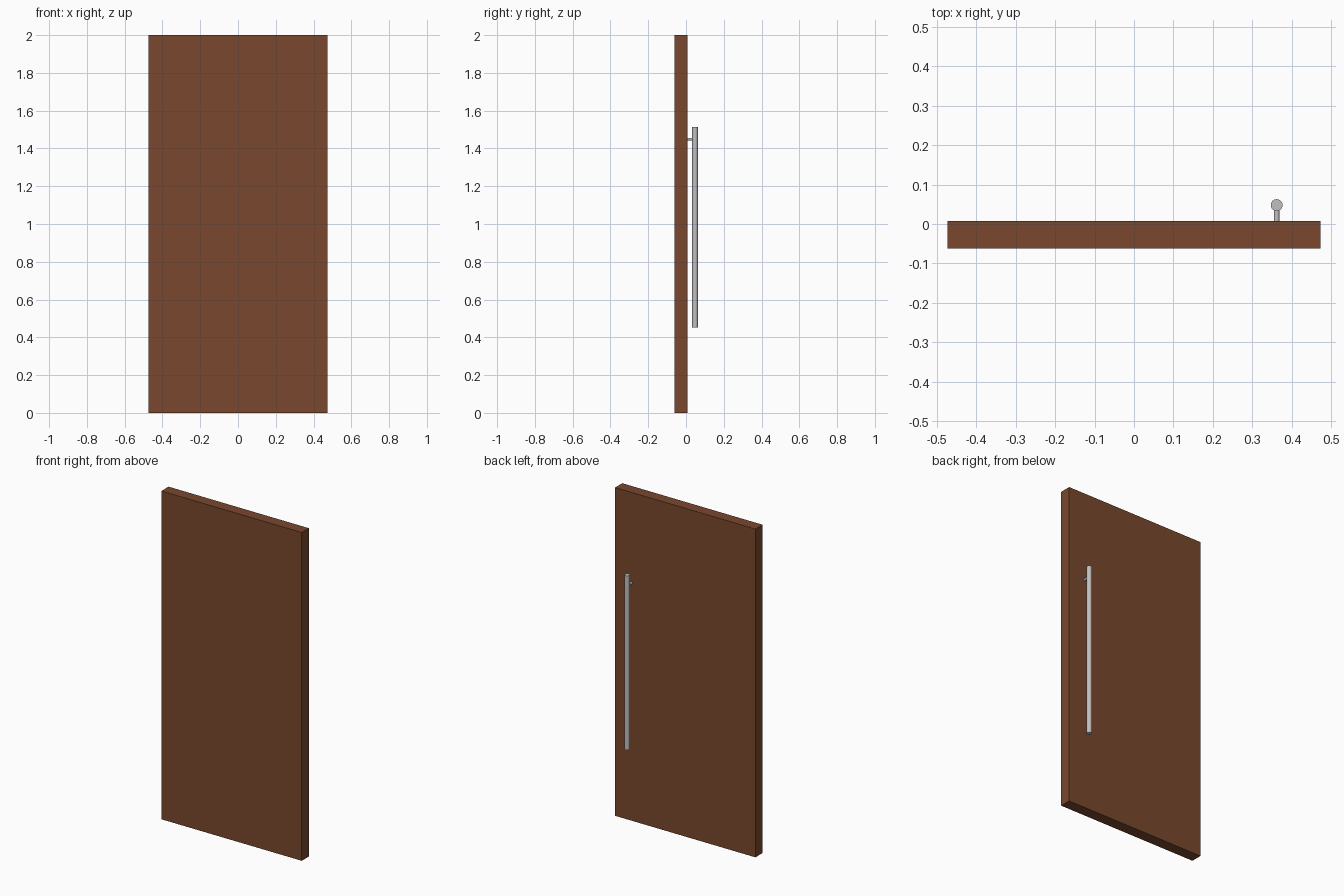
import bpy
import math

if "Cube" in bpy.data.objects:
    bpy.data.objects.remove(bpy.data.objects["Cube"])


def material(name, rgb):
    m = bpy.data.materials.new(name)
    m.diffuse_color = (*rgb, 1.0)
    m.use_nodes = True
    m.node_tree.nodes["Principled BSDF"].inputs["Base Color"].default_value = m.diffuse_color
    return m


wood = material("brown wood", (0.19, 0.064, 0.027))
steel = material("brushed steel", (0.53, 0.53, 0.53))


def rod(name, radius, length, location, rotation=(0, 0, 0)):
    bpy.ops.mesh.primitive_cylinder_add(vertices=32, radius=radius, depth=length,
                                        location=location, rotation=rotation)
    ob = bpy.context.object
    ob.name = name
    ob.data.materials.append(steel)
    bpy.ops.object.shade_smooth_by_angle(angle=math.radians(35))
    return ob


# Door slab
bpy.ops.mesh.primitive_cube_add(size=1, location=(0, -0.0275, 1.0))
slab = bpy.context.object
slab.name = "door_slab"
slab.scale = (0.946, 0.069, 2.0)
bpy.ops.object.transform_apply(location=False, rotation=False, scale=True)
slab.data.materials.append(wood)

# Long pull bar on the back and its single upper mounting post
HX, HY = 0.362, 0.048
rod("pull_bar", 0.015, 1.062, (HX, HY, 0.983))
rod("mounting_post", 0.007, 0.046, (HX, 0.025, 1.449), (math.pi / 2, 0, 0))
